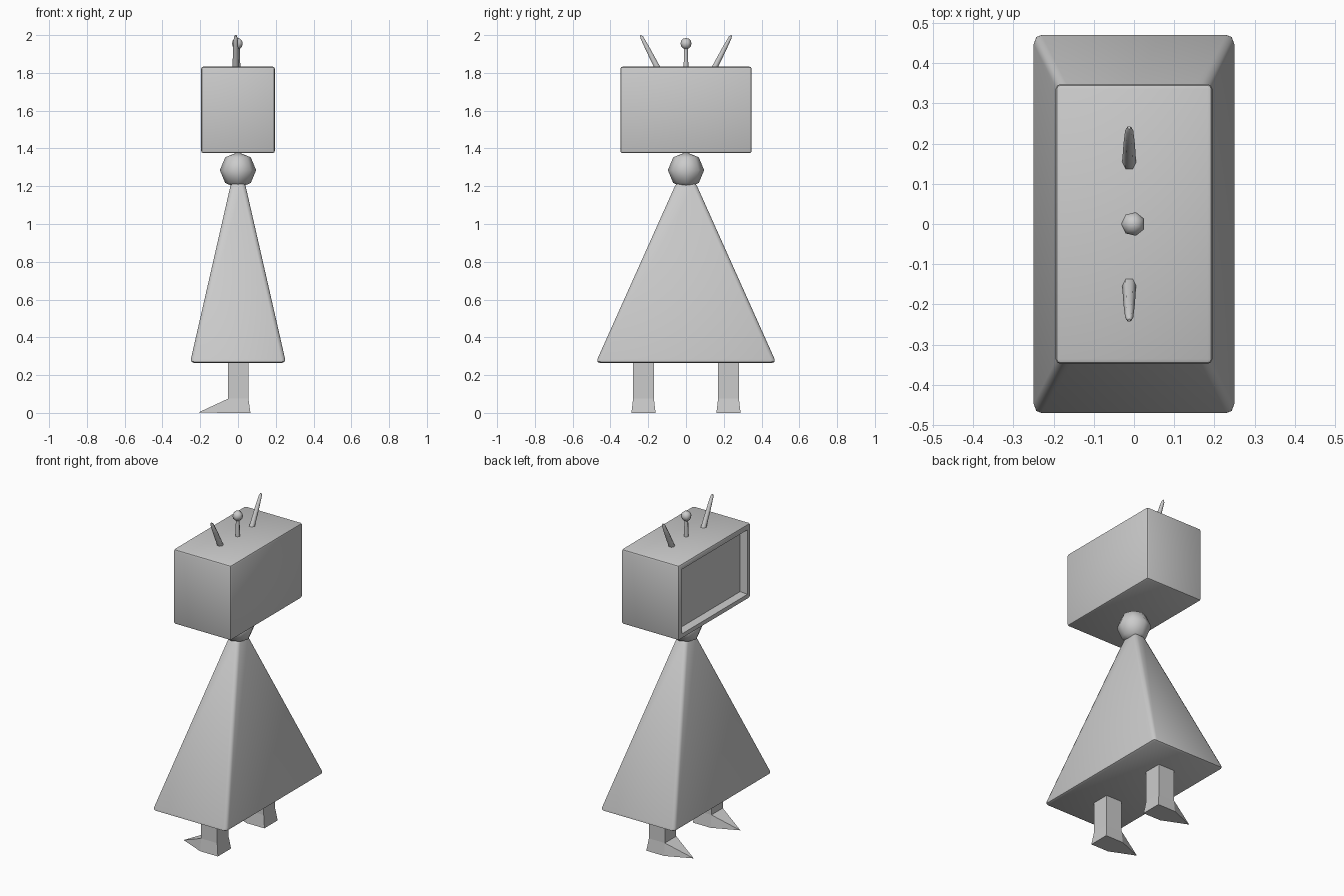
import bpy, bmesh, math
from mathutils import Vector

if "Cube" in bpy.data.objects:
    bpy.data.objects.remove(bpy.data.objects["Cube"])


def finish(bm, name, angle=None):
    bmesh.ops.recalc_face_normals(bm, faces=bm.faces[:])
    me = bpy.data.meshes.new(name)
    bm.to_mesh(me)
    bm.free()
    ob = bpy.data.objects.new(name, me)
    bpy.context.collection.objects.link(ob)
    if angle:
        bpy.ops.object.select_all(action='DESELECT')
        ob.select_set(True)
        bpy.context.view_layer.objects.active = ob
        bpy.ops.object.shade_smooth_by_angle(angle=math.radians(angle))
    return ob


def loft(bm, rings):
    """Skin a list of equal-sized point rings and cap both ends."""
    rows = [[bm.verts.new(p) for p in r] for r in rings]
    n = len(rows[0])
    for a, b in zip(rows, rows[1:]):
        for i in range(n):
            j = (i + 1) % n
            bm.faces.new((a[i], a[j], b[j], b[i]))
    bm.faces.new(rows[0][::-1])
    bm.faces.new(rows[-1])
    return rows


def rect(x0, x1, y0, y1, z):
    return [(x0, y0, z), (x1, y0, z), (x1, y1, z), (x0, y1, z)]


def rod(name, start, end, profile, sides=6):
    """Tapered rod; profile holds (fraction along, radius)."""
    a, b = Vector(start), Vector(end)
    q = (b - a).to_track_quat('Z', 'Y')
    bm = bmesh.new()
    loft(bm, [[a.lerp(b, t) + q @ Vector((r * math.cos(k * math.tau / sides),
                                          r * math.sin(k * math.tau / sides), 0))
               for k in range(sides)] for t, r in profile])
    return finish(bm, name, 61)


def ball(name, centre, radius, segments, rings):
    bm = bmesh.new()
    bmesh.ops.create_uvsphere(bm, u_segments=segments, v_segments=rings, radius=radius)
    bmesh.ops.translate(bm, verts=bm.verts[:], vec=centre)
    return finish(bm, name, 60)


# Television head with a recessed screen on the -x side
bm = bmesh.new()
loft(bm, [rect(-0.195, 0.195, -0.348, 0.348, z) for z in (1.375, 1.833)])
bmesh.ops.bevel(bm, geom=bm.edges[:], offset=0.012, segments=2, profile=0.5, affect='EDGES')
bm.normal_update()
screen = min(bm.faces, key=lambda f: f.calc_center_median().x - f.calc_area())
screen = max((f for f in bm.faces if f.normal.x < -0.99), key=lambda f: f.calc_area())
bmesh.ops.inset_region(bm, faces=[screen], thickness=0.028, depth=0)
bmesh.ops.inset_region(bm, faces=[screen], thickness=0.01, depth=-0.045)
finish(bm, "television_head", 35)

# Neck ball
ball("neck", (0, 0, 1.285), 0.096, 8, 4)

# Pyramid body with a softened hem
bm = bmesh.new()
loft(bm, [rect(-0.254, 0.254, -0.478, 0.478, 0.265),
          rect(-0.036, 0.036, -0.05, 0.05, 1.22)])
bmesh.ops.bevel(bm, geom=bm.edges[:], offset=0.02, segments=2, profile=0.5, affect='EDGES')
finish(bm, "body", 50)

# Legs with pointed feet
for side, s in (("right", -1), ("left", 1)):
    c = 0.225 * s
    bm = bmesh.new()
    rows = loft(bm, [rect(-0.054, 0.066, c - 0.064, c + 0.064, 0),
                     rect(-0.053, 0.055, c - 0.055, c + 0.055, 0.075),
                     rect(-0.053, 0.055, c - 0.055, c + 0.055, 0.30)])
    low, ankle = rows[0], rows[1]
    # pull the front foot face out to a single toe point
    front = next(f for f in bm.faces if set(f.verts) == {low[0], low[3], ankle[0], ankle[3]})
    toe = bmesh.ops.poke(bm, faces=[front])["verts"][0]
    toe.co = (-0.21, c, 0.002)
    finish(bm, side + "_leg")

# Side antennae
for side, s in (("right", -1), ("left", 1)):
    rod(side + "_antenna", (-0.012, 0.145 * s, 1.815), (-0.012, 0.24 * s, 2.0),
        [(0, 0.018), (0.6, 0.014), (0.93, 0.01), (1, 0.004)])

# Middle antenna with a ball tip
rod("middle_antenna", (-0.002, 0, 1.82), (-0.002, 0, 1.94), [(0, 0.015), (1, 0.011)])
tip = ball("antenna_ball", (0, 0, 0), 0.03, 7, 6)
tip.rotation_euler.z = math.pi / 2
tip.location = (-0.002, 0, 1.955)
